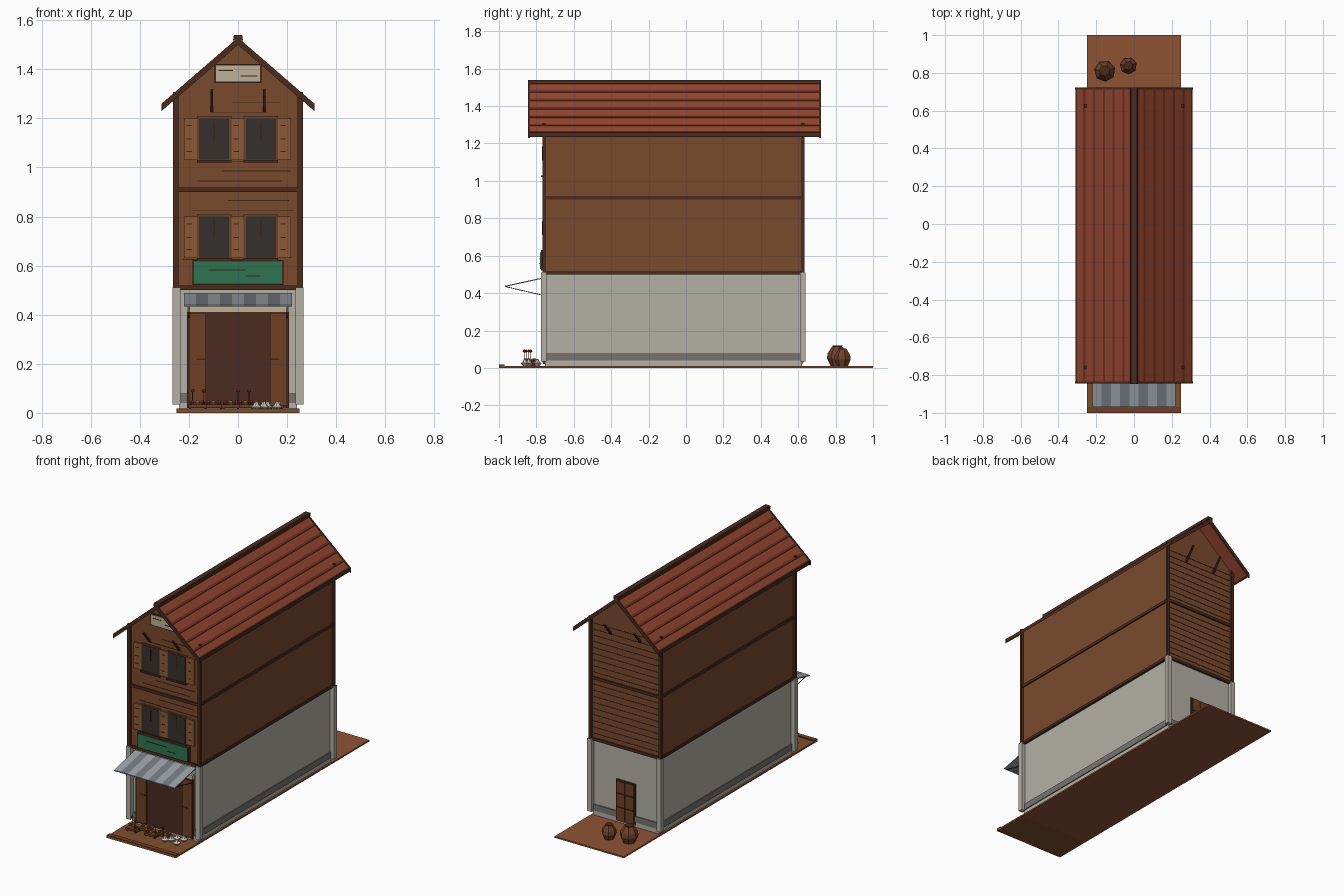
import bpy, bmesh, math, random
from mathutils import Vector

if "Cube" in bpy.data.objects:
    bpy.data.objects.remove(bpy.data.objects["Cube"])
random.seed(4)

def mat(name, h):
    m = bpy.data.materials.new(name)
    c = [int(h[i:i + 2], 16) / 255 for i in (0, 2, 4)]
    m.diffuse_color = [((v + .055) / 1.055) ** 2.4 if v > .04 else v / 12.92 for v in c] + [1]
    m.use_nodes = True
    m.node_tree.nodes["Principled BSDF"].inputs["Base Color"].default_value = m.diffuse_color
    return m

WOOD, DARK, DOOR = mat("wood", "7a4a2e"), mat("dark_wood", "4a2a1c"), mat("door_wood", "6e4026")
SHADE, LINE = mat("shop_shade", "4b2b20"), mat("groove", "3a2218")
SHUT, GLASS = mat("shutter", "8a5a38"), mat("window_dark", "35302c")
PLASTER, GREY = mat("plaster", "b4b0a6"), mat("plinth", "77746e")
ROOF, RIB = mat("roof_red", "94452f"), mat("roof_groove", "6e3224")
GREEN, CREAM = mat("sign_green", "2f7350"), mat("cream", "bdb199")
AWN1, AWN2 = mat("awning_light", "9aa0a6"), mat("awning_dark", "747a82")
EARTH, YARD = mat("earth", "8f5334"), mat("front_yard", "80502c")
RED, STONE, GOLD = mat("red_goods", "a0301f"), mat("pale_goods", "c8c4b8"), mat("yellow_goods", "b58a35")
SACK = mat("sack", "70402a")

def finish(name, bm, m):
    bmesh.ops.recalc_face_normals(bm, faces=bm.faces)
    me = bpy.data.meshes.new(name)
    bm.to_mesh(me)
    bm.free()
    me.materials.append(m)
    o = bpy.data.objects.new(name, me)
    bpy.context.collection.objects.link(o)
    return o

def box(name, x, y, z, m):
    bm = bmesh.new()
    bmesh.ops.create_cube(bm, size=1)
    for v in bm.verts:
        for i, r in enumerate((x, y, z)):
            v.co[i] = r[0] if v.co[i] < 0 else r[1]
    return finish(name, bm, m)

def prism(name, pts, a, b, m, axis='y'):
    """Profile in xz extruded along y, or profile in yz extruded along x."""
    bm = bmesh.new()
    P = (lambda p, t: (p[0], t, p[1])) if axis == 'y' else (lambda p, t: (t, p[0], p[1]))
    A = [bm.verts.new(P(p, a)) for p in pts]
    B = [bm.verts.new(P(p, b)) for p in pts]
    bm.faces.new(A)
    bm.faces.new(B)
    for i in range(len(pts)):
        j = (i + 1) % len(pts)
        bm.faces.new((A[i], A[j], B[j], B[i]))
    return finish(name, bm, m)

def bar(name, p, q, t, m):
    p, q = Vector(p), Vector(q)
    bm = bmesh.new()
    bmesh.ops.create_cube(bm, size=1)
    rot = (q - p).to_track_quat('Z', 'Y')
    for v in bm.verts:
        v.co = (p + q) / 2 + rot @ Vector((v.co.x * t, v.co.y * t, v.co.z * (q - p).length))
    return finish(name, bm, m)

def lathe(name, c, prof, n, m):
    """Faceted turned shape from (radius, height) pairs."""
    bm = bmesh.new()
    rings = [[bm.verts.new((c[0] + r * math.cos(k * math.tau / n + .3), c[1] + r * math.sin(k * math.tau / n + .3),
                            c[2] + h)) for k in range(n)] for r, h in prof]
    bm.faces.new(rings[0])
    bm.faces.new(rings[-1])
    for a, b in zip(rings, rings[1:]):
        for k in range(n):
            bm.faces.new((a[k], a[(k + 1) % n], b[(k + 1) % n], b[k]))
    return finish(name, bm, m)

# Ground strip, front yard and kerb
box("ground", (-.25, .25), (-.76, 1), (0, .01), EARTH)
box("front_yard", (-.25, .25), (-1, -.76), (0, .011), YARD)
box("kerb", (-.25, .25), (-1, -.97), (0, .018), DOOR)

# Ground floor
box("foundation", (-.24, .24), (-.755, .62), (.002, .04), PLASTER)
box("lower_wall", (-.24, .24), (-.745, .615), (.04, .505), PLASTER)
box("plinth_band", (-.246, .246), (-.752, .622), (.04, .08), GREY)
for s in (-1, 1):
    for y in (-.76, .625):
        sx = sorted((s * .235, s * .267))
        box("corner_pillar", sx, (y - .015, y + .015), (.035, .51), PLASTER)
        px = sorted((s * .243, s * .264))
        box("corner_post", px, (y - .008, y + .008), (.51, 1.308), DARK)

# Upper storeys with gables, belt beams
prism("upper_walls", [(-.248, .5), (.248, .5), (.248, 1.295), (0, 1.505), (-.248, 1.295)], -.755, .62, WOOD)
for z0, z1 in ((.5, .518), (.9, .918)):
    box("belt_beam", (-.256, .256), (-.764, .629), (z0, z1), DARK)

# Plank seams on both gable walls
for y in (-.756, .621):
    for i in range(19):
        z = .545 + i * .04
        half = min(.24, (1.49 - z) * 1.1)
        a = random.uniform(-half, 0) if y < 0 else -half
        b = random.uniform(.3 * half, half) if y < 0 else half
        box("plank_seam", (a, b), (y - .001, y + .001), (z - .0015, z + .0015), LINE)

# Roof slabs, grooves, bargeboards, ridge
def roof_z(x):
    return 1.525 - abs(x) * .865
for s in (-1, 1):
    def slope(x0, x1, lo, hi):
        return [(s * x, roof_z(x) + d) for x, d in ((x0, hi), (x1, hi), (x1, lo), (x0, lo))]
    prism("roof_slab", slope(0, .305, -.02, 0), -.838, .715, ROOF)
    for k in range(5):
        x = .05 + k * .052
        prism("roof_groove", slope(x, x + .011, -.004, .003), -.836, .713, RIB)
    for y in (-.845, .712):
        prism("bargeboard", slope(0, .312, -.026, .004), y, y + .01, DARK)
    prism("eave_edge", slope(.302, .309, -.022, .002), -.838, .715, DARK)
    # Overhang braces at front and back
    for y, d in ((-.757, -1), (.622, 1)):
        bar("eave_brace", (s * .107, y, 1.23), (s * .107, y + d * .07, 1.315), .011, DARK)
prism("ridge_cap", [(-.02, 1.518), (.02, 1.518), (.017, 1.54), (-.017, 1.54)], -.846, .723, DARK)

# Windows with frames, glazing bars, sills and shutters
for z in (.63, 1.03):
    for c in (-.097, .093):
        box("window_frame", (c - .07, c + .07), (-.764, -.754), (z - .006, z + .178), DOOR)
        box("window_pane", (c - .061, c + .061), (-.767, -.76), (z + .002, z + .17), GLASS)
        box("window_bar", (c - .003, c + .003), (-.769, -.766), (z + .08, z + .155), LINE)
        box("window_sill", (c - .07, c + .07), (-.775, -.755), (z - .01, z), DARK)
    for a, b in ((-.22, -.167), (-.028, .024), (.163, .216)):
        box("shutter", (a, b), (-.764, -.755), (z, z + .17), SHUT)
        for k in (.035, .085, .14):
            box("shutter_slat", (a + .01, b - .02), (-.766, -.763), (z + k - .002, z + k + .002), LINE)

# Sign boards, left blank
box("sign_frame", (-.185, .185), (-.775, -.755), (.522, .622), DARK)
box("sign_board", (-.179, .179), (-.78, -.772), (.528, .616), GREEN)
for x0, x1, z in ((-.12, .03, .583), (.03, .09, .558)):
    box("sign_crack", (x0, x1), (-.782, -.779), (z - .002, z + .002), LINE)
box("gable_board_frame", (-.096, .096), (-.765, -.754), (1.344, 1.421), DARK)
box("gable_board", (-.09, .09), (-.77, -.763), (1.35, 1.415), CREAM)
for x0, x1, z in ((-.08, -.02, 1.395), (.01, .08, 1.372)):
    box("gable_board_crack", (x0, x1), (-.772, -.769), (z - .002, z + .002), LINE)

# Shop front
box("shop_opening", (-.2, .2), (-.757, -.744), (.02, .415), SHADE)
box("shop_header", (-.207, .207), (-.765, -.744), (.412, .437), CREAM)
box("shop_lintel", (-.207, .207), (-.762, -.744), (.402, .412), DARK)
for s in (-1, 1):
    x0, x1 = sorted((s * .13, s * .195))
    box("shop_door_leaf", (x0, x1), (-.766, -.75), (.03, .402), DOOR)
    box("shop_jamb", sorted((s * .195, s * .207)), (-.764, -.744), (.02, .41), DARK)
    box("door_handle", sorted((s * .135, s * .17)), (-.768, -.765), (.215, .221), LINE)

# Striped awning and stays
for k in range(9):
    x = -.22 + k * .44 / 9
    prism("awning_stripe", [(-.75, .487), (-.968, .439), (-.968, .433), (-.75, .481)],
          x, x + .44 / 9, (AWN1, AWN2)[k % 2], 'x')
for x in (-.2, .2):
    bar("awning_stay", (x, -.962, .434), (x, -.75, .385), .004, LINE)

# Goods in front of the shop: trays, bowls and produce
for x, y in ((-.165, -.85), (-.1, -.81), (-.03, -.85), (.03, -.81)):
    box("tray", (x - .037, x + .037), (y - .025, y + .025), (.022, .034), DOOR)
    for dx in (-.03, .03):
        box("tray_leg", (x + dx - .004, x + dx + .004), (y - .02, y + .02), (.01, .022), DARK)
    for k in range(3):
        gx, gy = x + (k - 1) * .022, y + random.uniform(-.012, .012)
        lathe("produce", (gx, gy, .034), [(.006, 0), (.011, .008), (.005, .016)], 6, (RED, GOLD)[k % 2])
for x, y in ((-.185, -.83), (-.14, -.865), (.0, -.855), (.045, -.84)):
    bar("stem", (x, y, .03), (x, y, .09), .003, DARK)
    lathe("hanging_fruit", (x, y, .083), [(.004, 0), (.009, .007), (.004, .015)], 6, RED)
for x, y in ((.075, -.86), (.12, -.8), (.16, -.86), (.105, -.84), (.165, -.795)):
    lathe("pale_bowl", (x, y, .011), [(.012, 0), (.024, .014), (.014, .02), (.005, .036)], 6, STONE)

# Back door
box("back_door_frame", (-.068, .068), (.612, .624), (.02, .29), DARK)
for a, b in ((-.06, -.003), (.003, .06)):
    box("back_door_leaf", (a, b), (.62, .629), (.03, .282), DOOR)
for z in (.11, .2):
    box("back_door_rail", (-.06, .06), (.627, .631), (z, z + .007), LINE)

# Faceted sacks behind the house
for x, y, r, h in ((-.155, .81, .057, .105), (-.03, .838, .046, .09)):
    lathe("sack", (x, y, .01), [(r * .65, 0), (r, h * .4), (r * .92, h * .65), (r * .5, h)], 7, SACK)
    lathe("sack_tie", (x, y, .01 + h * .97), [(r * .4, 0), (r * .5, h * .07)], 7, DARK)
